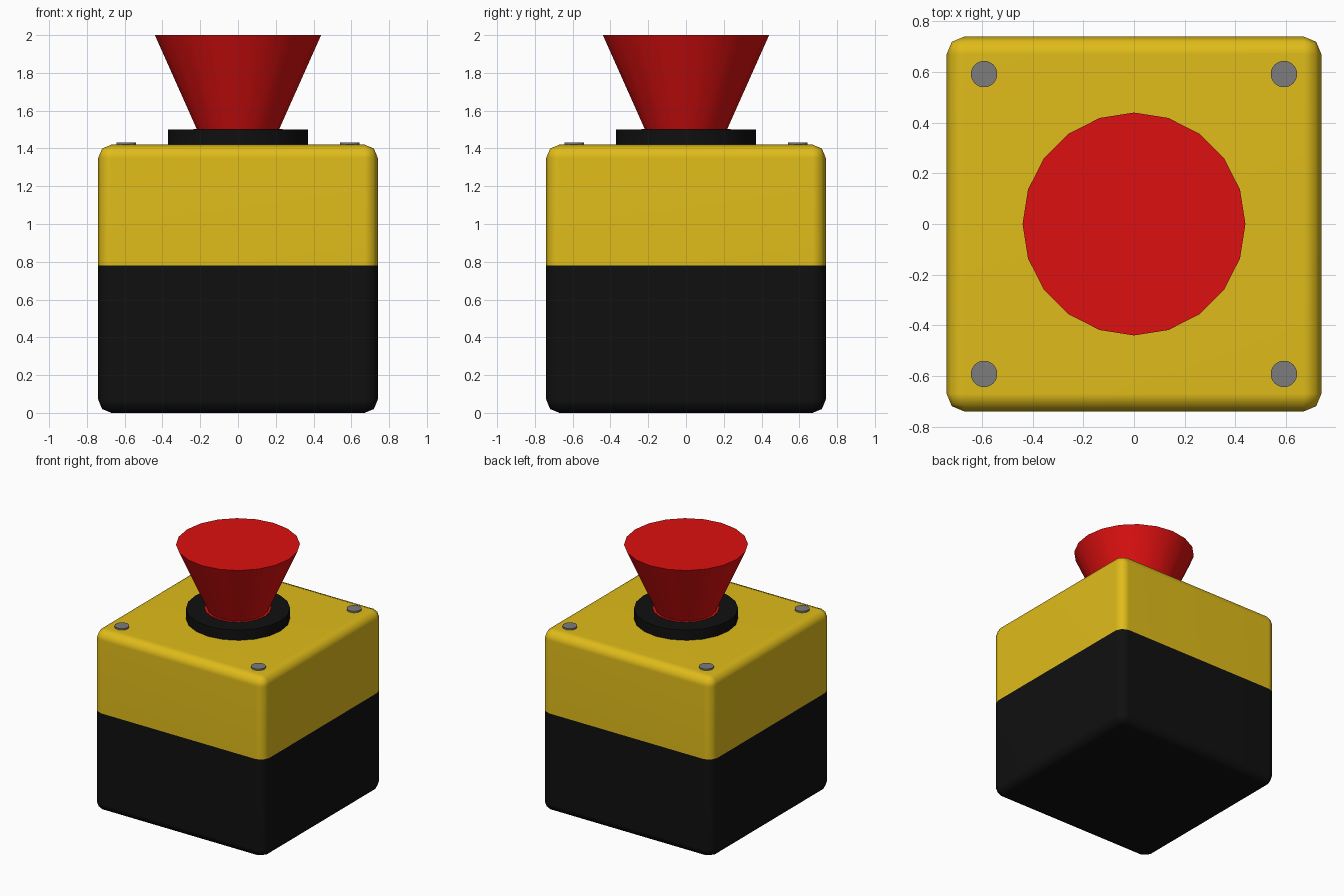
import bpy, bmesh
from math import radians, cos, sin, pi

if "Cube" in bpy.data.objects:
    bpy.data.objects.remove(bpy.data.objects["Cube"])

HALF, TOP, SEAM = 0.74, 1.42, 0.78


def material(name, rgb):
    m = bpy.data.materials.new(name)
    m.diffuse_color = (*rgb, 1)
    m.use_nodes = True
    m.node_tree.nodes["Principled BSDF"].inputs["Base Color"].default_value = m.diffuse_color
    return m


yellow = material("yellow", (0.74, 0.50, 0.01))
black = material("black", (0.005, 0.005, 0.005))
red = material("red", (0.72, 0.005, 0.005))
grey = material("grey", (0.2, 0.2, 0.2))


def finish(bm, name, mat, angle):
    bmesh.ops.recalc_face_normals(bm, faces=bm.faces)
    me = bpy.data.meshes.new(name)
    bm.to_mesh(me)
    bm.free()
    me.materials.append(mat)
    ob = bpy.data.objects.new(name, me)
    bpy.context.collection.objects.link(ob)
    bpy.ops.object.select_all(action='DESELECT')
    ob.select_set(True)
    bpy.context.view_layer.objects.active = ob
    bpy.ops.object.shade_smooth_by_angle(angle=radians(angle))
    return ob


def housing(name, mat, upper):
    # rounded box, keeping only the half above or below the seam
    bm = bmesh.new()
    bmesh.ops.create_cube(bm, size=1)
    bmesh.ops.scale(bm, vec=(2 * HALF, 2 * HALF, TOP), verts=bm.verts)
    bmesh.ops.translate(bm, vec=(0, 0, TOP / 2), verts=bm.verts)
    bmesh.ops.bevel(bm, geom=bm.edges[:], offset=0.07, segments=2,
                    profile=0.5, affect='EDGES')
    bmesh.ops.bisect_plane(bm, geom=bm.verts[:] + bm.edges[:] + bm.faces[:],
                           plane_co=(0, 0, SEAM), plane_no=(0, 0, 1),
                           clear_inner=upper, clear_outer=not upper)
    ob = finish(bm, name, mat, 60)
    wn = ob.modifiers.new("flat_sides", 'WEIGHTED_NORMAL')
    wn.keep_sharp = True


def lathe(name, mat, profile, sides, x=0, y=0):
    # closed solid of revolution from (radius, z) points
    bm = bmesh.new()
    rings = [[bm.verts.new((x + r * cos(2 * pi * i / sides),
                            y + r * sin(2 * pi * i / sides), z))
              for i in range(sides)] for r, z in profile]
    for a, b in zip(rings, rings[1:]):
        for i in range(sides):
            j = (i + 1) % sides
            bm.faces.new((a[i], a[j], b[j], b[i]))
    bm.faces.new(rings[0])
    bm.faces.new(rings[-1])
    finish(bm, name, mat, 35)


# Two-tone box
housing("lower_housing", black, False)
housing("upper_housing", yellow, True)

# Collar and push button with a small foot ledge
lathe("collar", black, [(0.37, TOP - 0.01), (0.37, 1.5)], 20)
lathe("push_button", red,
      [(0.235, 1.45), (0.235, 1.502), (0.218, 1.502), (0.44, 2.0)], 20)

# Corner screws
for sx in (-1, 1):
    for sy in (-1, 1):
        lathe("corner_screw", grey, [(0.052, TOP - 0.02), (0.052, 1.432)],
              32, sx * 0.592, sy * 0.592)
